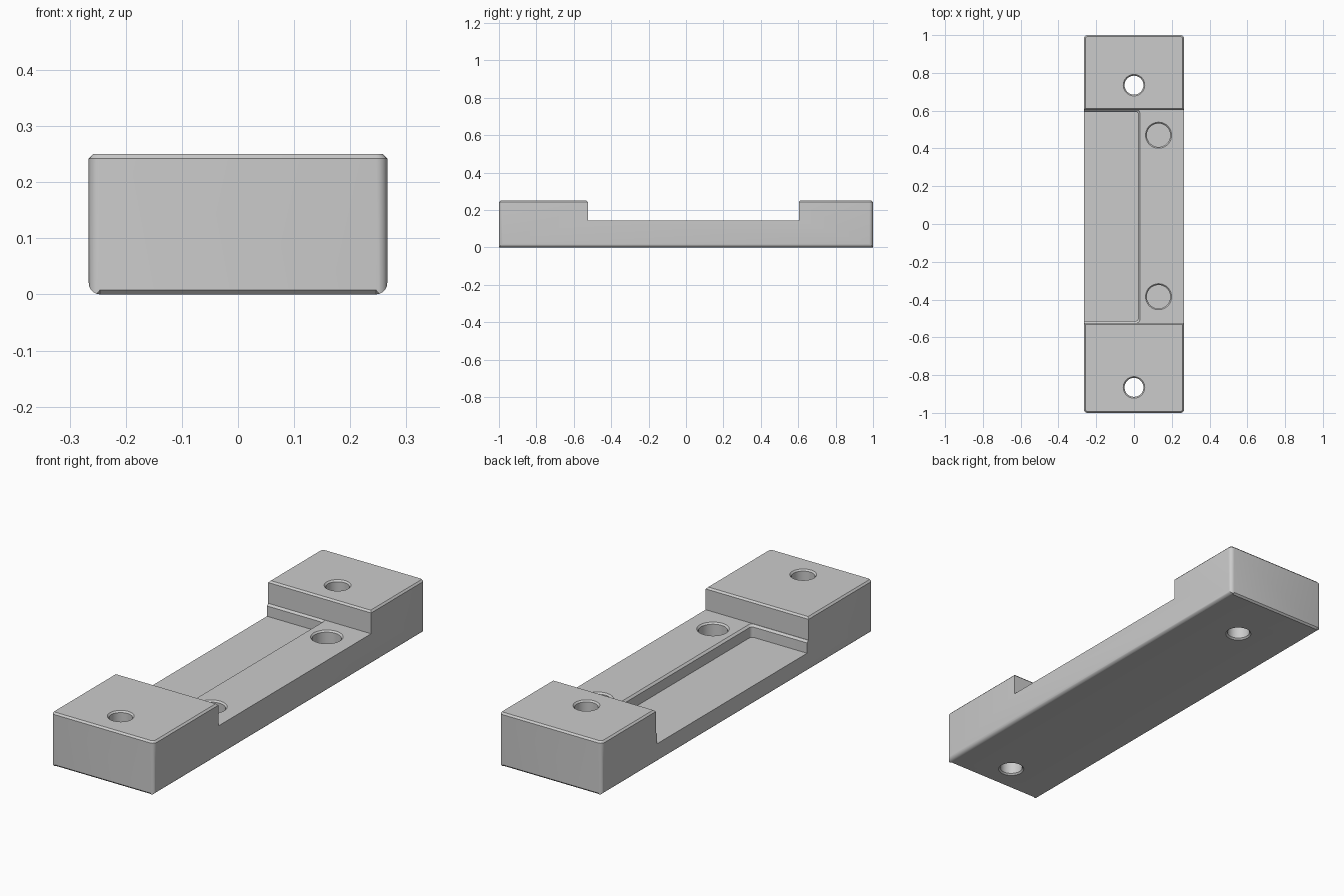
import bpy, bmesh, math

if "Cube" in bpy.data.objects:
    bpy.data.objects.remove(bpy.data.objects["Cube"])

HX, HY, TOP, DECK, FLOOR = 0.266, 1.0, 0.25, 0.145, 0.088
Y0, Y1 = -0.525, 0.603      # inner walls of the two end blocks
CH = 0.008                  # chamfer size

grey = bpy.data.materials.new("light grey")
grey.diffuse_color = (0.6, 0.6, 0.6, 1)
grey.use_nodes = True
grey.node_tree.nodes["Principled BSDF"].inputs["Base Color"].default_value = grey.diffuse_color


def make_object(name, bm):
    bmesh.ops.recalc_face_normals(bm, faces=bm.faces)
    mesh = bpy.data.meshes.new(name)
    bm.to_mesh(mesh)
    bm.free()
    mesh.materials.append(grey)
    obj = bpy.data.objects.new(name, mesh)
    bpy.context.collection.objects.link(obj)
    return obj


def loft(name, rings):
    """Closed solid through a stack of matching outlines."""
    bm = bmesh.new()
    loops = [[bm.verts.new(p) for p in ring] for ring in rings]
    n = len(loops[0])
    for a, b in zip(loops, loops[1:]):
        for i in range(n):
            j = (i + 1) % n
            bm.faces.new((a[i], a[j], b[j], b[i]))
    bm.faces.new(loops[0])
    bm.faces.new(loops[-1])
    return make_object(name, bm)


def circle(x, y, r, z, n=48):
    return [(x + r * math.cos(2 * math.pi * i / n),
             y + r * math.sin(2 * math.pi * i / n), z) for i in range(n)]


def pocket_ring(grow, z, r=0.015, steps=5):
    """Pocket outline, open past the left side, with two rounded corners."""
    x, ya, yb = 0.022 + grow, -0.514 - grow, 0.594 + grow
    pts = [(-0.4, yb, z), (-0.4, ya, z)]
    for cy, start in ((ya + r, -math.pi / 2), (yb - r, 0)):
        for i in range(steps + 1):
            a = start + math.pi / 2 * i / steps
            pts.append((x - r + r * math.cos(a), cy + r * math.sin(a), z))
    return pts


# Body: stepped side profile extruded across the width
profile = [(-HY, 0), (HY, 0), (HY, TOP), (Y1, TOP),
           (Y1, DECK), (Y0, DECK), (Y0, TOP), (-HY, TOP)]
bm = bmesh.new()
face = bm.faces.new([bm.verts.new((-HX, y, z)) for y, z in profile])
geom = bmesh.ops.extrude_face_region(bm, geom=[face])["geom"]
bmesh.ops.translate(bm, vec=(2 * HX, 0, 0),
                    verts=[v for v in geom if isinstance(v, bmesh.types.BMVert)])
bmesh.ops.recalc_face_normals(bm, faces=bm.faces)


def flat_at(e, z):
    return all(abs(v.co.z - z) < 1e-4 for v in e.verts)


# Rounded outer corners, then chamfered top and bottom rims
corners = [e for e in bm.edges
           if all(abs(abs(v.co.y) - HY) < 1e-4 for v in e.verts)
           and abs(e.verts[0].co.x - e.verts[1].co.x) < 1e-4]
bmesh.ops.bevel(bm, geom=corners, offset=0.02, segments=5, profile=0.5,
                affect='EDGES')
rims = [e for e in bm.edges
        if (flat_at(e, 0) or flat_at(e, TOP)) and e.calc_face_angle(0) > 1]
bmesh.ops.bevel(bm, geom=rims, offset=CH, segments=1, affect='EDGES')
body = make_object("mount_body", bm)

# Cutters: pocket, through holes and blind sockets
cutters = [loft("pocket_cutter", [pocket_ring(g, z) for g, z in
           ((0, FLOOR), (0, DECK - 0.009), (0.009, DECK), (0.009, 0.2))])]
for y in (0.735, -0.865):
    layers = ((0.057, -0.05), (0.057, 0), (0.05, 0.007),
              (0.05, TOP - 0.007), (0.057, TOP), (0.057, 0.3))
    cutters.append(loft("screw_hole_cutter", [circle(0, y, r, z) for r, z in layers]))
for y in (0.47, -0.385):
    layers = ((0.062, 0.055), (0.062, DECK - 0.007), (0.069, DECK), (0.069, 0.2))
    cutters.append(loft("socket_cutter", [circle(0.13, y, r, z) for r, z in layers]))

bpy.context.view_layer.objects.active = body
for c in cutters:
    mod = body.modifiers.new("cut", 'BOOLEAN')
    mod.operation = 'DIFFERENCE'
    mod.solver = 'EXACT'
    mod.object = c
    bpy.ops.object.modifier_apply(modifier=mod.name)
for c in cutters:
    bpy.data.objects.remove(c, do_unlink=True)

# Smooth the round walls, keep chamfers crisp
bpy.ops.object.select_all(action='DESELECT')
body.select_set(True)
bpy.ops.object.shade_smooth_by_angle(angle=math.radians(30))
